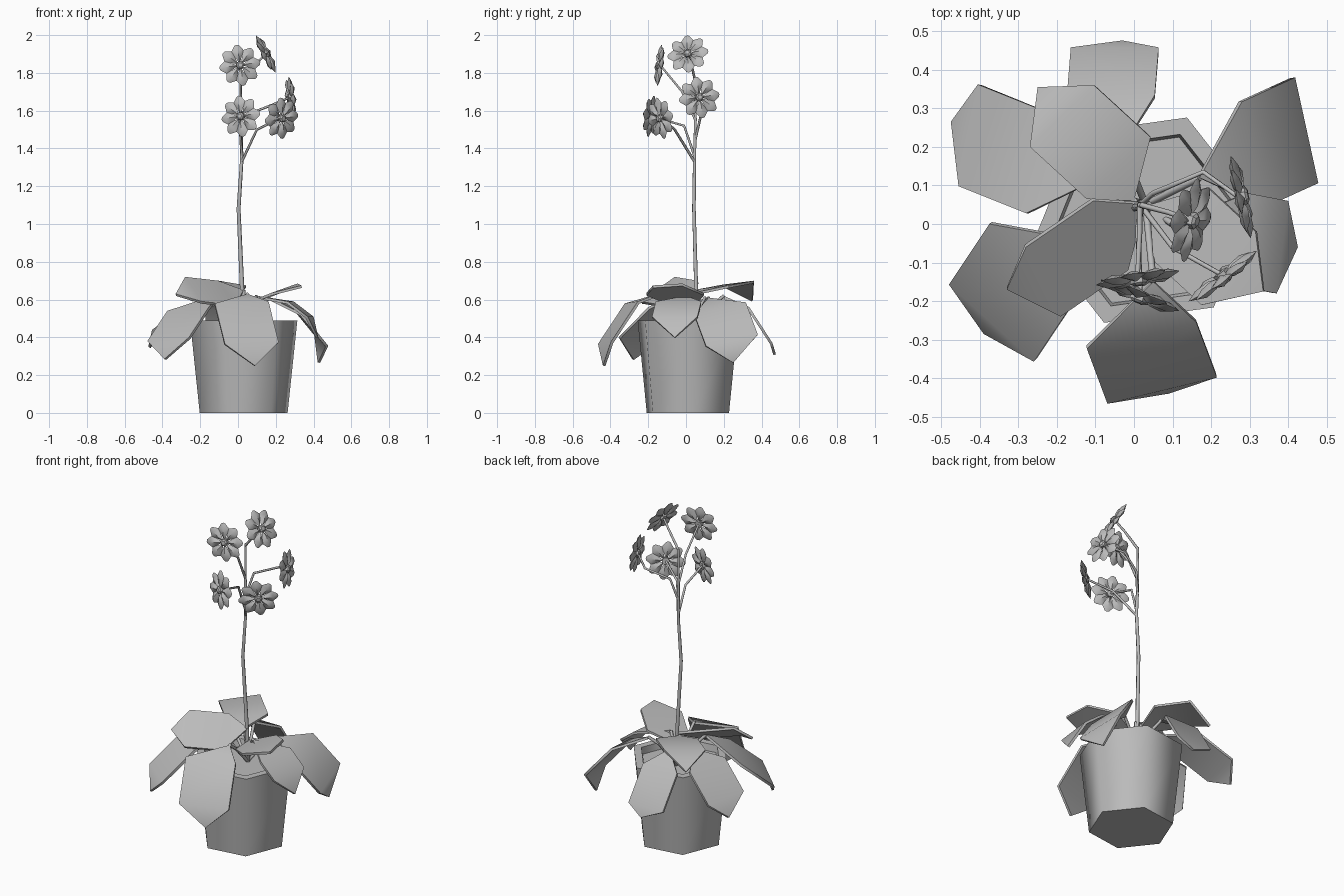
import bpy, bmesh, math
from mathutils import Vector

cube = bpy.data.objects.get("Cube")
if cube:
    bpy.data.objects.remove(cube, do_unlink=True)

grey = bpy.data.materials.new("plain grey")
grey.use_nodes = True
grey.diffuse_color = (0.5, 0.5, 0.5, 1)
grey.node_tree.nodes["Principled BSDF"].inputs["Base Color"].default_value = (0.5, 0.5, 0.5, 1)


def finish(name, bm, angle):
    """Turn a bmesh into a shaded, coloured object."""
    bmesh.ops.recalc_face_normals(bm, faces=bm.faces[:])
    mesh = bpy.data.meshes.new(name)
    bm.to_mesh(mesh)
    bm.free()
    mesh.materials.append(grey)
    ob = bpy.data.objects.new(name, mesh)
    bpy.context.collection.objects.link(ob)
    bpy.ops.object.select_all(action='DESELECT')
    ob.select_set(True)
    bpy.context.view_layer.objects.active = ob
    bpy.ops.object.shade_smooth_by_angle(angle=math.radians(angle))
    return ob


def tube(name, points, radius, taper=1.0):
    """Six-sided stalk along a few points."""
    curve = bpy.data.curves.new(name, 'CURVE')
    curve.dimensions = '3D'
    curve.bevel_depth = radius
    curve.bevel_resolution = 1
    curve.use_fill_caps = True
    spline = curve.splines.new('POLY')
    spline.points.add(len(points) - 1)
    for i, (target, p) in enumerate(zip(spline.points, points)):
        target.co = (*p, 1)
        target.radius = 1 + (taper - 1) * i / (len(points) - 1)
    curve.materials.append(grey)
    ob = bpy.data.objects.new(name, curve)
    bpy.context.collection.objects.link(ob)


# Pot: six-sided lathe with an inner lip and the soil surface
bm = bmesh.new()
rings = []
for radius, z in ((0.235, 0), (0.287, 0.49), (0.24, 0.49), (0.232, 0.45)):
    ring = []
    for i in range(6):
        a = math.radians(8 + 60 * i)
        ring.append(bm.verts.new((0.03 + radius * math.cos(a), 0.01 + radius * math.sin(a), z)))
    rings.append(ring)
for low, high in zip(rings, rings[1:]):
    for i in range(6):
        j = (i + 1) % 6
        bm.faces.new((low[i], low[j], high[j], high[i]))
bm.faces.new(rings[0])
bm.faces.new(rings[-1])
finish("pot", bm, 65)

# Leaves: base, middle, shoulder, tip, half-width vector
LEAVES = {
    "front": ((.05, -.15, .63), (.02, -.29, .585), (.073, -.432, .37), (.09, -.44, .25), (.142, .034, .005)),
    "front_right": ((-.1, -.05, .63), (-.265, -.1, .55), (-.37, -.257, .39), (-.39, -.285, .285), (.11, -.1, .01)),
    "back_right": ((-.13, .1, .61), (-.255, .16, .57), (-.43, .23, .44), (-.475, .265, .35), (.025, .132, 0)),
    "back": ((-.03, .2, .62), (-.06, .335, .56), (-.05, .458, .37), (-.03, .476, .31), (.114, 0, 0)),
    "upper_back": ((0, .06, .64), (-.04, .145, .665), (-.187, .28, .69), (-.25, .355, .6), (.083, .08, .01)),
    "upper_right": ((.03, .05, .65), (-.06, -.03, .635), (-.235, -.15, .655), (-.33, -.17, .63), (-.045, .09, .065)),
    "back_left": ((.17, .12, .61), (.31, .18, .555), (.448, .243, .385), (.435, .25, .265), (-.03, .137, .03)),
    "left": ((.1, 0, .62), (.28, -.04, .59), (.385, -.06, .51), (.425, -.06, .4), (.015, .12, 0)),
    "upper_left": ((.04, .05, .58), (.12, 0, .61), (.245, -.115, .66), (.335, -.175, .675), (.07, .095, .025)),
}
crown = Vector((0.03, 0.05, 0.45))
for name, data in LEAVES.items():
    base, mid, outer, tip, side = map(Vector, data)
    bm = bmesh.new()
    b, l1, r1, l2, r2, t = [bm.verts.new(p) for p in (
        base, mid + side, mid - side, outer + side, outer - side, tip)]
    for loop in ((b, l1, r1), (l1, l2, r2, r1), (l2, t, r2)):
        bm.faces.new(loop)
    bmesh.ops.recalc_face_normals(bm, faces=bm.faces[:])
    bmesh.ops.solidify(bm, geom=bm.faces[:], thickness=0.014)
    finish("leaf_" + name, bm, 60)
    elbow = crown.lerp(base, 0.6)
    elbow.z = 0.57
    tube("leaf_stalk_" + name, (crown, elbow, base), 0.009)

# Main stem and flower stalks
tube("main_stem", ((.03, .05, .45), (.022, .054, .65), (.003, .042, 1.08),
                   (.02, .045, 1.34), (.015, .05, 1.55), (.015, .05, 1.76)), 0.013, 0.5)

# Flowers: centre, facing direction, stalk points
FLOWERS = {
    "top": ((.147, .01, 1.9), (.86, -.2, .45), ((.015, .05, 1.75), (.09, .03, 1.84))),
    "upper_right": ((.01, -.14, 1.84), (.15, -.98, .12), ((.015, .05, 1.55), (.015, -.02, 1.7))),
    "lower_right": ((.015, -.185, 1.57), (-.37, -.9, .1), ((.02, .045, 1.36), (.01, -.01, 1.52))),
    "lower_left": ((.23, -.135, 1.56), (.6, -.78, -.12), ((.02, .045, 1.33), (.1, -.06, 1.5))),
    "upper_left": ((.277, .07, 1.67), (.97, .22, .1),
                   ((.017, .05, 1.45), (.05, .08, 1.58), (.18, .135, 1.63))),
}


def hull(bm, points):
    verts = [bm.verts.new(p) for p in points]
    bmesh.ops.convex_hull(bm, input=verts)


for name, (centre, facing, stalk) in FLOWERS.items():
    centre, facing = Vector(centre), Vector(facing).normalized()
    bm = bmesh.new()
    # Eight plump, ridged petals
    for i in range(8):
        a = math.tau * i / 8 + 0.15
        along = Vector((math.cos(a), math.sin(a), 0))
        across = Vector((-along.y, along.x, 0))
        up = Vector((0, 0, 1))
        petal = [along * 0.01, along * 0.111]
        for r in (0.04, 0.082):
            petal += [along * r + up * 0.014, along * r - up * 0.011]
        for s in (-1, 1):
            petal += [along * 0.076 + across * 0.034 * s, along * 0.107 + across * 0.012 * s]
        hull(bm, petal)
    # Button in the middle
    hull(bm, [(r * math.cos(k * math.tau / 6), r * math.sin(k * math.tau / 6), z)
              for r, z in ((0.022, -0.012), (0.022, 0.014), (0.013, 0.02)) for k in range(6)])
    ob = finish("flower_" + name, bm, 30)
    ob.location = centre
    ob.rotation_mode = 'QUATERNION'
    ob.rotation_quaternion = facing.to_track_quat('Z', 'Y')
    tube("flower_stalk_" + name, (*stalk, centre - facing * 0.005), 0.0075, 0.8)
